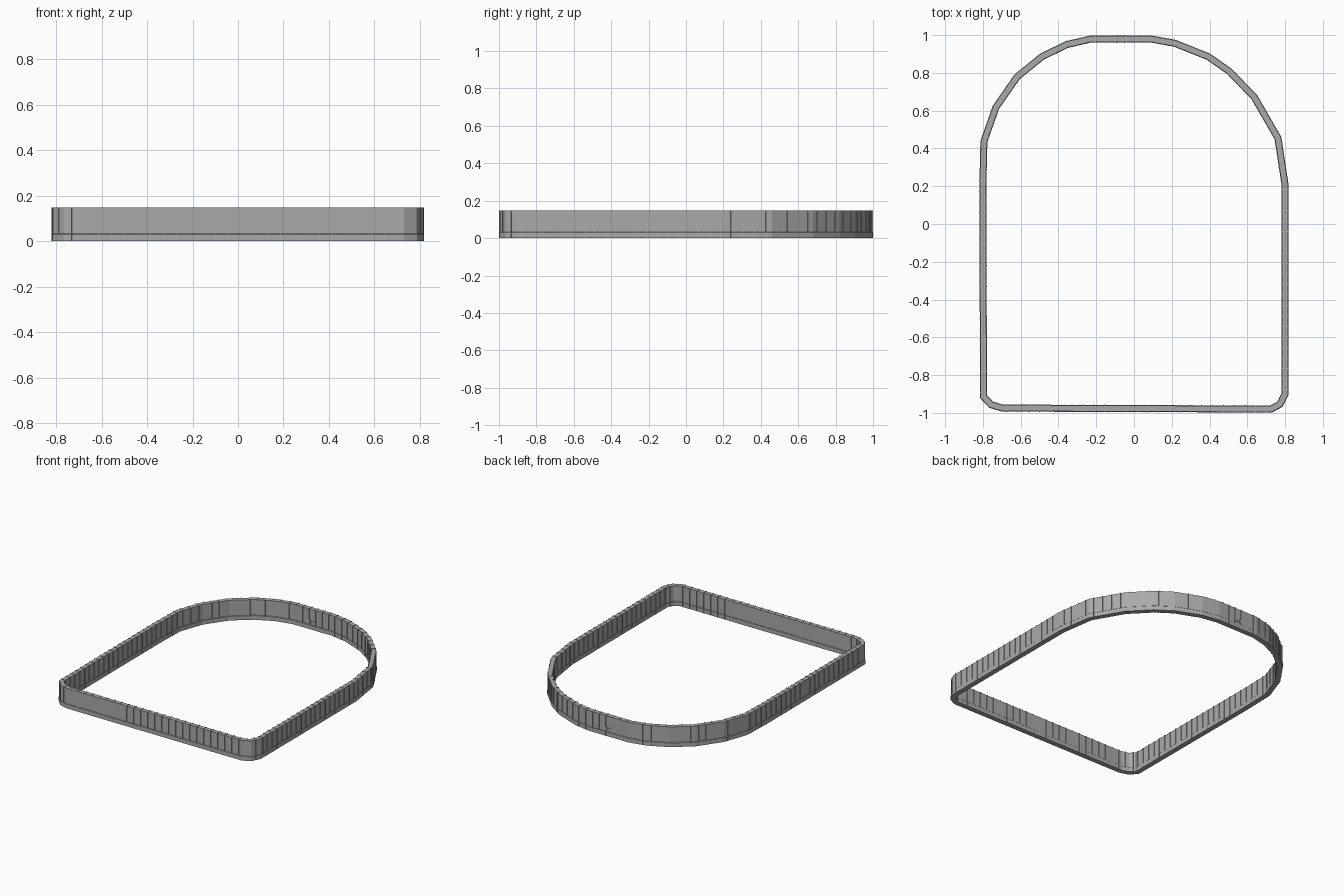
import bpy, bmesh, math
from mathutils import Vector, Matrix

if "Cube" in bpy.data.objects:
    bpy.data.objects.remove(bpy.data.objects["Cube"])

grey = bpy.data.materials.new("steel grey")
grey.diffuse_color = (0.40, 0.40, 0.40, 1)
grey.use_nodes = True
grey.node_tree.nodes["Principled BSDF"].inputs["Base Color"].default_value = grey.diffuse_color

# outer outline of the arena, counter-clockwise from the front left
OUTLINE = [(-0.70, -0.99), (0.73, -0.995), (0.785, -0.965), (0.815, -0.905),
           (0.815, 0.21), (0.777, 0.46), (0.65, 0.68), (0.515, 0.82),
           (0.40, 0.90), (0.22, 0.972), (0.09, 0.995), (-0.23, 0.995),
           (-0.36, 0.965), (-0.495, 0.90), (-0.63, 0.79), (-0.745, 0.625),
           (-0.81, 0.44), (-0.816, 0.20), (-0.812, -0.92), (-0.765, -0.97)]
PTS = [Vector(p) for p in OUTLINE]
N = len(PTS)
THICK = 0.031


def offset(d):
    """Outline moved inward by d with mitred corners."""
    out = []
    for i in range(N):
        a = (PTS[i] - PTS[i - 1]).normalized()
        b = (PTS[(i + 1) % N] - PTS[i]).normalized()
        na, nb = Vector((-a.y, a.x)), Vector((-b.y, b.x))
        m = (na + nb).normalized()
        out.append(PTS[i] + m * (d / m.dot(na)))
    return out


def finish(bm, name):
    bmesh.ops.recalc_face_normals(bm, faces=bm.faces)
    me = bpy.data.meshes.new(name)
    bm.to_mesh(me)
    bm.free()
    me.materials.append(grey)
    ob = bpy.data.objects.new(name, me)
    bpy.context.collection.objects.link(ob)


def ring(name, profile):
    """Sweep a closed (inset, height) profile around the outline."""
    bm = bmesh.new()
    loops = [[bm.verts.new((p.x, p.y, z)) for p in offset(d)] for d, z in profile]
    for k in range(len(loops)):
        lo, hi = loops[k - 1], loops[k]
        for i in range(N):
            j = (i + 1) % N
            bm.faces.new((lo[i], lo[j], hi[j], hi[i]))
    finish(bm, name)


def box(bm, centre, size, angle=0):
    m = (Matrix.Translation(centre) @ Matrix.Rotation(angle, 4, 'Z')
         @ Matrix.Diagonal((*size, 1)))
    bmesh.ops.create_cube(bm, size=1, matrix=m)


# wall with a slightly thicker kick strip at its foot
ring("wall", [(-0.003, 0), (-0.003, 0.03), (0, 0.033), (0, 0.147),
              (THICK, 0.147), (THICK, 0.033), (THICK + 0.003, 0.03),
              (THICK + 0.003, 0)])

# thin ribs at even spacing across the wall
bm = bmesh.new()
STEP, H = 0.057, 0.149
for i in range(N):
    a, b = PTS[i], PTS[(i + 1) % N]
    t = (b - a).normalized()
    n = Vector((-t.y, t.x))
    count = max(1, round((b - a).length / STEP))
    for k in range(count):
        p = a.lerp(b, (k + 0.5) / count) + n * THICK / 2
        box(bm, (p.x, p.y, H / 2), (0.005, THICK + 0.008, H), math.atan2(t.y, t.x))
finish(bm, "wall_ribs")

# small gate latch on the inside and outside of the back wall
bm = bmesh.new()
for x in (-0.09, -0.05):
    box(bm, (x, 0.995 - THICK / 2, 0.055), (0.008, THICK + 0.010, 0.03))
box(bm, (-0.07, 0.995 - THICK / 2, 0.055), (0.04, THICK + 0.008, 0.006))
finish(bm, "gate_latch")
